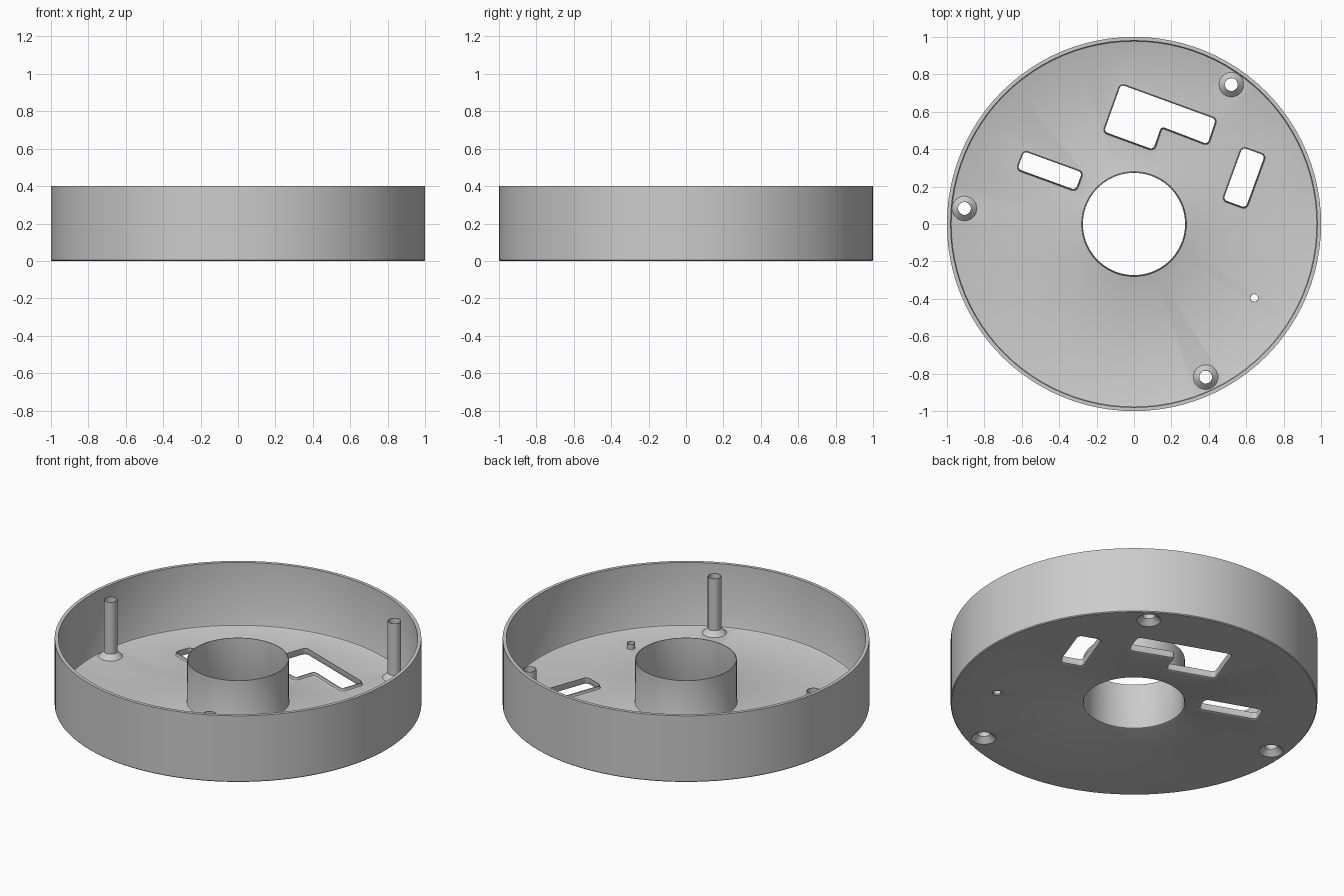
import bpy
import bmesh
from math import sin, cos, pi, radians
from mathutils import Vector

cube = bpy.data.objects.get("Cube")
if cube:
    bpy.data.objects.remove(cube, do_unlink=True)

grey = bpy.data.materials.new("plain grey")
grey.use_nodes = True
grey.diffuse_color = (0.6, 0.6, 0.6, 1)
grey.node_tree.nodes["Principled BSDF"].inputs["Base Color"].default_value = (0.6, 0.6, 0.6, 1)

FLOOR = 0.02
FLANGE = 0.012   # width of the floor blended into each opening


def circle(x, y, count):
    """Path of (point, outward normal) pairs collapsed on a centre."""
    return [(Vector((x, y)), Vector((cos(2 * pi * i / count), sin(2 * pi * i / count))))
            for i in range(count)]


def rounded(corners, r=0.02, steps=6):
    """Path with rounded corners around a clockwise polygon."""
    path = []
    pts = [Vector(c) for c in corners]
    for i, p in enumerate(pts):
        a = (p - pts[i - 1]).normalized()
        b = (pts[(i + 1) % len(pts)] - p).normalized()
        na, nb = Vector((-a.y, a.x)), Vector((-b.y, b.x))
        side = 1 if a.x * b.y - a.y * b.x < 0 else -1
        centre = p - (na + nb) * (side * r / (1 + na.dot(nb)))
        for k in range(steps + 1):
            n = na.slerp(nb, k / steps)
            path.append((centre + n * (side * r), n))
    return path


def box(x, y, length, width, angle):
    """Clockwise corners of a turned rectangle."""
    u = Vector((cos(radians(angle)), sin(radians(angle)))) * length / 2
    v = Vector((-u.y, u.x)).normalized() * width / 2
    c = Vector((x, y))
    return [c - u + v, c + u + v, c + u - v, c - u - v]


def sweep(name, path, profile, caps=False):
    """Carry a profile of (offset, height) around a path."""
    bm = bmesh.new()
    rings = [[bm.verts.new((*(p + n * d), z)) for p, n in path] for d, z in profile]
    count = len(path)
    for j in range(len(rings) - (1 if caps else 0)):
        lower, upper = rings[j], rings[(j + 1) % len(rings)]
        for i in range(count):
            k = (i + 1) % count
            bm.faces.new((lower[i], lower[k], upper[k], upper[i]))
    if caps:
        bm.faces.new(rings[0])
        bm.faces.new(rings[-1])
    bmesh.ops.recalc_face_normals(bm, faces=bm.faces)
    mesh = bpy.data.meshes.new(name)
    bm.to_mesh(mesh)
    bm.free()
    mesh.materials.append(grey)
    obj = bpy.data.objects.new(name, mesh)
    bpy.context.collection.objects.link(obj)
    return obj


# Shell: outer wall, floor and central tube in one turned profile
shell = sweep("round_shell", circle(0, 0, 96), [
    (0.995, 0), (1, 0.005), (1, 0.4), (0.98, 0.4), (0.98, 0.03), (0.977, 0.023), (0.97, FLOOR),
    (0.287, FLOOR), (0.28, 0.023), (0.277, 0.03), (0.277, 0.275), (0.273, 0.275),
    (0.273, 0.015), (0.277, 0.004), (0.286, 0)])
parts = [shell]
cutters = []


def opening(name, path, profile, reach):
    """Add a rimmed part and a cutter that makes room for it."""
    parts.append(sweep(name, path, profile))
    cutters.append(sweep(name + "_cutter", path, [(reach, -0.1), (reach, 0.1)], caps=True))


# Floor windows with thin raised lips
lip = [(FLANGE, 0), (0.004, 0.003), (0, 0.01), (0, 0.04), (0.004, 0.04),
       (0.004, 0.03), (0.007, 0.023), (FLANGE, FLOOR)]
windows = {
    "stepped_window_lip": [(-0.07, 0.745), (0.437, 0.56), (0.393, 0.427),
                           (0.145, 0.522), (0.103, 0.398), (-0.16, 0.494)],
    "long_window_lip": box(-0.45, 0.285, 0.33, 0.1, -20),
    "side_window_lip": box(0.588, 0.248, 0.127, 0.297, -20),
}
for name, corners in windows.items():
    opening(name, rounded(corners), lip, FLANGE)

# Hollow screw posts with countersunk undersides
post = [(0.066, 0), (0.034, 0.03), (0.034, 0.36), (0.037, 0.36), (0.037, 0.048), (0.066, FLOOR)]
for name, x, y in (("back_post", 0.52, 0.745), ("side_post", -0.906, 0.083),
                   ("front_post", 0.383, -0.818)):
    opening(name, circle(x, y, 32), post, 0.066)

# Small hollow pin
opening("small_pin", circle(0.643, -0.395, 24),
        [(0.026, 0), (0.02, 0.005), (0.02, 0.05), (0.023, 0.05), (0.023, FLOOR), (0.026, FLOOR)], 0.026)

# Cut the floor, then drop the cutters
for cutter in cutters:
    cutter.hide_render = True
    mod = shell.modifiers.new(cutter.name, 'BOOLEAN')
    mod.operation = 'DIFFERENCE'
    mod.solver = 'EXACT'
    mod.object = cutter
bpy.context.view_layer.update()
cut_mesh = bpy.data.meshes.new_from_object(shell.evaluated_get(bpy.context.evaluated_depsgraph_get()))
shell.modifiers.clear()
shell.data = cut_mesh
for cutter in cutters:
    bpy.data.objects.remove(cutter, do_unlink=True)

# Smooth shading with sharp edges kept
bpy.ops.object.select_all(action='DESELECT')
for obj in parts:
    obj.select_set(True)
bpy.context.view_layer.objects.active = shell
bpy.ops.object.shade_smooth_by_angle(angle=radians(35))
